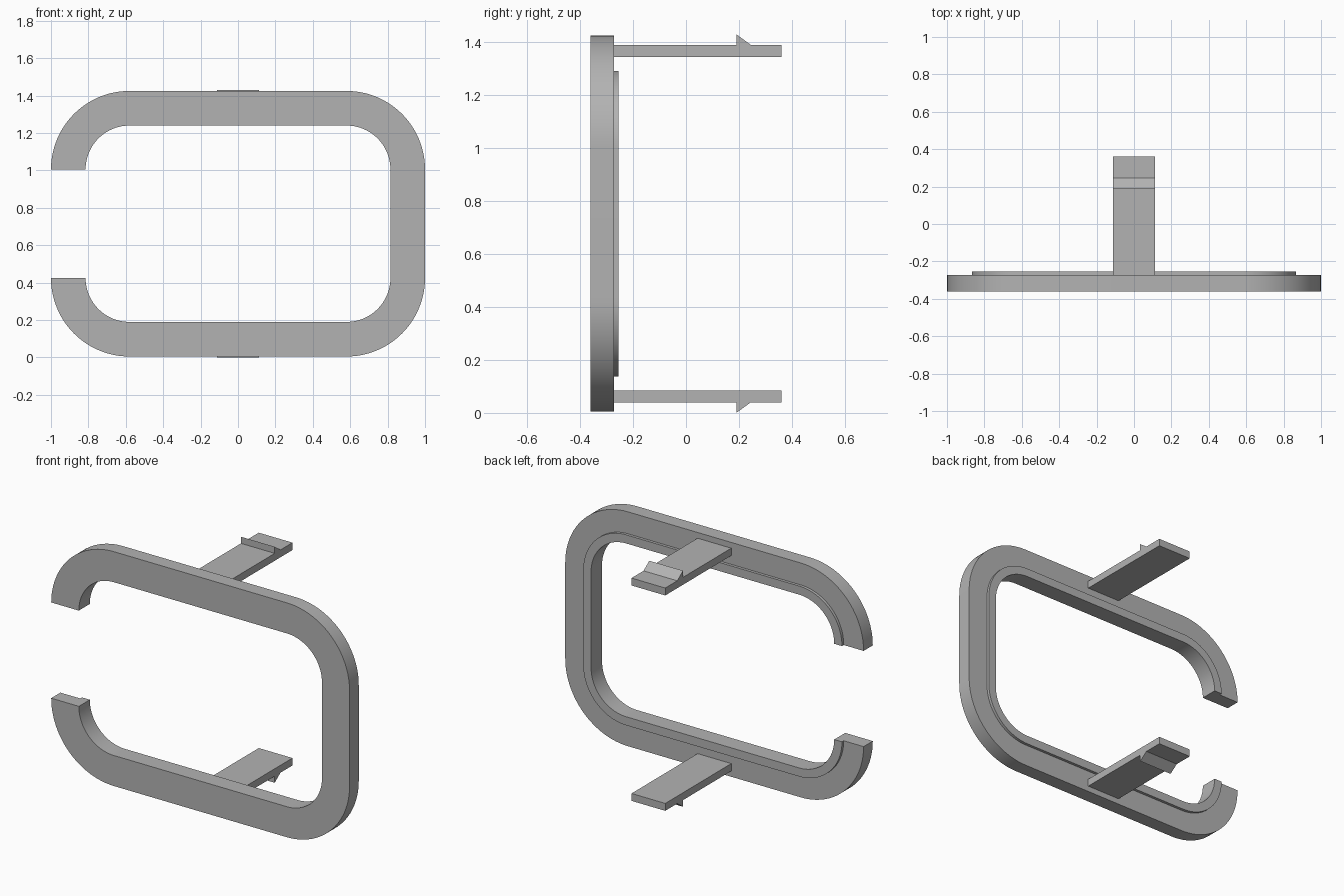
import bpy, bmesh, math

cube = bpy.data.objects.get("Cube")
if cube:
    bpy.data.objects.remove(cube)

grey = bpy.data.materials.new("plain grey")
grey.use_nodes = True
grey.diffuse_color = (0.45, 0.45, 0.45, 1)
grey.node_tree.nodes["Principled BSDF"].inputs["Base Color"].default_value = grey.diffuse_color

MID_Z = 0.715        # mirror height of the whole part
CORNER_X, CORNER_Z, RADIUS = 0.58, 0.29, 0.42
STEPS = 24


def sweep(name, rings, smooth=False):
    """Skin a list of matching point rings and cap both ends."""
    bm = bmesh.new()
    loops = [[bm.verts.new(p) for p in ring] for ring in rings]
    for a, b in zip(loops, loops[1:]):
        for i in range(len(a)):
            j = (i + 1) % len(a)
            bm.faces.new((a[i], a[j], b[j], b[i]))
    bm.faces.new(loops[0])
    bm.faces.new(loops[-1])
    bmesh.ops.recalc_face_normals(bm, faces=bm.faces)
    mesh = bpy.data.meshes.new(name)
    bm.to_mesh(mesh)
    bm.free()
    mesh.materials.append(grey)
    obj = bpy.data.objects.new(name, mesh)
    bpy.context.collection.objects.link(obj)
    if smooth:
        bpy.ops.object.select_all(action='DESELECT')
        obj.select_set(True)
        bpy.context.view_layer.objects.active = obj
        bpy.ops.object.shade_smooth_by_angle(angle=math.radians(30))
    return obj


# Open rounded frame: stepped section (inset from outer edge, y) swept round four corners
section = [(0, -0.36), (0.185, -0.36), (0.185, -0.255),
           (0.133, -0.255), (0.133, -0.272), (0, -0.272)]
rings = []
for k, (sx, sz) in enumerate([(-1, 1), (1, 1), (1, -1), (-1, -1)]):
    for s in range(STEPS + 1):
        a = math.pi - (k + s / STEPS) * math.pi / 2
        rings.append([(sx * CORNER_X + (RADIUS - d) * math.cos(a), y,
                       MID_Z + sz * CORNER_Z + (RADIUS - d) * math.sin(a))
                      for d, y in section])
sweep("open_frame", rings, smooth=True)

# Snap arms with a barb, mirrored above and below (y, height from the middle)
arm = [(-0.28, 0.63), (0.36, 0.63), (0.36, 0.675), (0.245, 0.675),
       (0.19, 0.715), (0.19, 0.675), (-0.28, 0.675)]
for name, side in (("upper_snap_arm", 1), ("lower_snap_arm", -1)):
    sweep(name, [[(x, y, MID_Z + side * h) for y, h in arm] for x in (-0.113, 0.113)])
